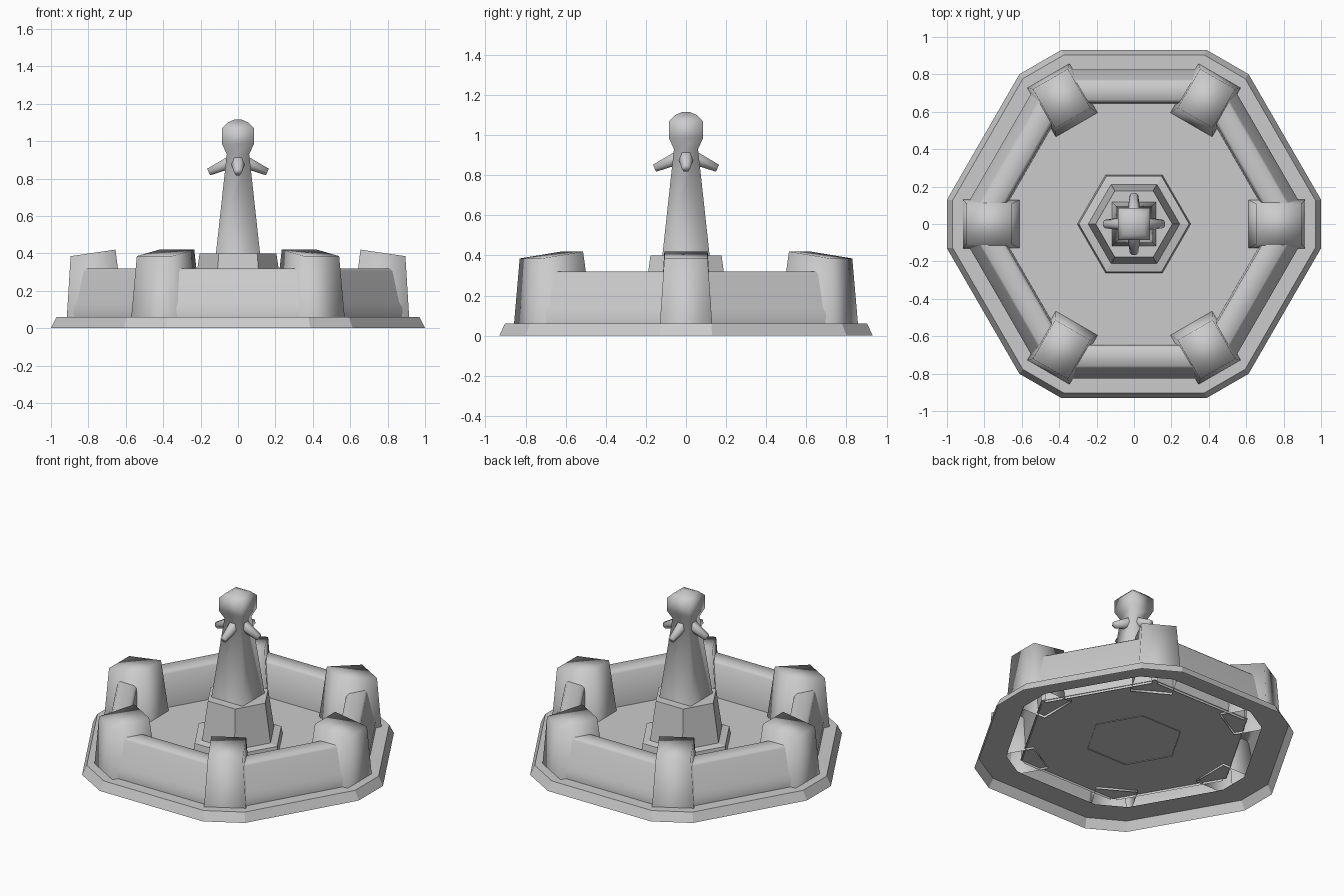
import bpy, bmesh, math
from mathutils import Matrix, Vector

if "Cube" in bpy.data.objects:
    bpy.data.objects.remove(bpy.data.objects["Cube"])


def make(name, rings, cap_start=False, cap_end=False, closed=True, smooth=True, rot=0.0):
    """Skin a list of equal-length point rings into a mesh object."""
    bm = bmesh.new()
    m = Matrix.Rotation(rot, 4, 'Z')
    vs = [[bm.verts.new(m @ Vector(p)) for p in r] for r in rings]
    n = len(vs[0])
    for a, b in zip(vs, vs[1:]):
        for i in range(n if closed else n - 1):
            j = (i + 1) % n
            bm.faces.new((a[i], a[j], b[j], b[i]))
    if cap_start:
        bm.faces.new(vs[0][::-1])
    if cap_end:
        bm.faces.new(vs[-1])
    bmesh.ops.recalc_face_normals(bm, faces=bm.faces)
    me = bpy.data.meshes.new(name)
    bm.to_mesh(me)
    bm.free()
    for p in me.polygons:
        p.use_smooth = smooth
    ob = bpy.data.objects.new(name, me)
    bpy.context.collection.objects.link(ob)
    return ob


def ngon(r, z, n, phase=0.0):
    return [(r * math.cos(phase + i * math.tau / n), r * math.sin(phase + i * math.tau / n), z)
            for i in range(n)]


def square(h, z):
    return ngon(h * math.sqrt(2), z, 4, math.pi / 4)


def cut_hexagon(s, z):
    """Hexagon with blunted corners."""
    pts = []
    for k in range(6):
        for y in (-0.13, 0.13):
            v = Matrix.Rotation(k * math.pi / 3, 3, 'Z') @ Vector((s, y * s, z))
            pts.append(tuple(v))
    return pts


# Open-bottomed base kerb
make("base_ring", [cut_hexagon(1.0, 0), cut_hexagon(0.97, 0.06), cut_hexagon(0.80, 0.06)],
     smooth=False)

# Basin floor
make("basin_floor", [ngon(0.745, 0.075, 6), ngon(0.745, 0.08, 6)], True, True, smooth=False)

# Six wall segments: (distance from centre, height)
wall = [(0.825, 0.06), (0.825, 0.11), (0.808, 0.14), (0.772, 0.305), (0.76, 0.32),
        (0.665, 0.32), (0.648, 0.305), (0.64, 0.06)]
for k in range(6):
    ends = [[(d, y, z) for d, z in wall] for y in (-0.35, 0.35)]
    make(f"basin_wall_{k + 1}", ends, closed=False, rot=math.pi / 6 + k * math.pi / 3)

# Six tapered corner posts with tops rising towards the middle
for k in range(6):
    base = [(0.61, -0.13, 0.06), (0.915, -0.13, 0.06), (0.915, 0.13, 0.06), (0.61, 0.13, 0.06)]
    top = [(0.655, -0.108, 0.42), (0.895, -0.108, 0.385), (0.895, 0.108, 0.385), (0.655, 0.108, 0.42)]
    make(f"corner_post_{k + 1}", [base, top], cap_end=True, rot=k * math.pi / 3)

# Hexagonal pedestal with foot flange
foot = [(0.305, 0.07), (0.295, 0.13), (0.245, 0.14), (0.205, 0.40)]
make("pedestal", [ngon(r, z, 6) for r, z in foot], cap_end=True, smooth=False)

# Square tapered column with finial
column = [(0.12, 0.38), (0.06, 0.93), (0.085, 0.985), (0.085, 1.07), (0.055, 1.10), (0.02, 1.115)]
make("column", [square(h, z) for h, z in column], cap_end=True)

# Four downward water spouts
a, b = Vector((0.045, 0, 0.885)), Vector((0.157, 0, 0.835))
q = (b - a).to_track_quat('Z', 'Y')
for k in range(4):
    rings = [[tuple(c + q @ Vector(p)) for p in ngon(r, 0, 6)] for c, r in ((a, 0.038), (b, 0.022))]
    make(f"spout_{k + 1}", rings, cap_end=True, rot=k * math.pi / 2)
